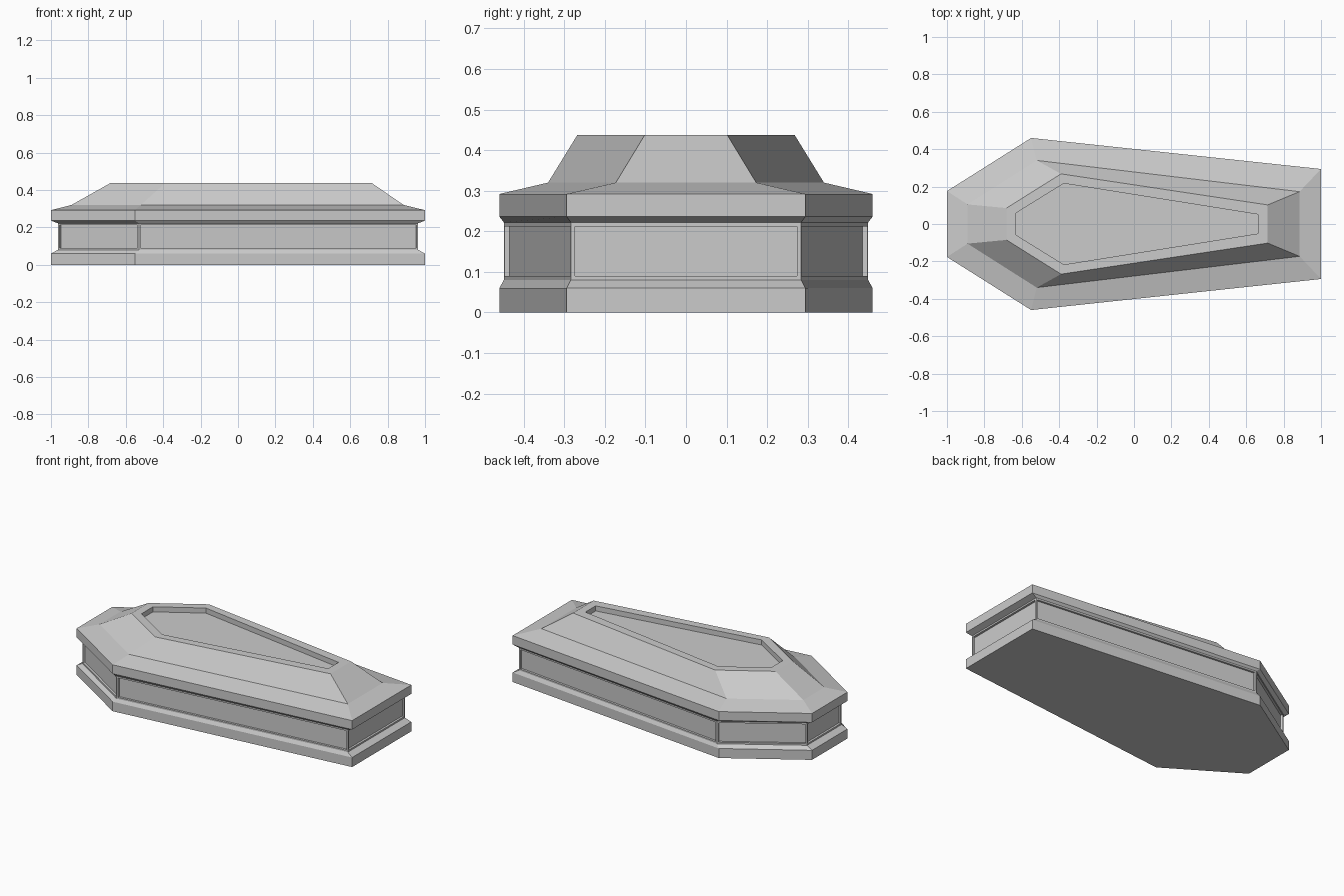
import bpy, bmesh

if "Cube" in bpy.data.objects:
    bpy.data.objects.remove(bpy.data.objects["Cube"])


def ring(head, shoulder, foot, z):
    """Six-sided outline, counter-clockwise: each argument is (x, half width)."""
    (hx, hy), (sx, sy), (fx, fy) = head, shoulder, foot
    pts = [(hx, -hy), (sx, -sy), (fx, -fy), (fx, fy), (sx, sy), (hx, hy)]
    return [(x, y, z) for x, y in pts]


def loft(name, rings, cap_bottom=False, cap_top=False, panel_band=None):
    bm = bmesh.new()
    loops = [[bm.verts.new(p) for p in r] for r in rings]
    panels = []
    for k, (a, b) in enumerate(zip(loops, loops[1:])):
        for i in range(6):
            j = (i + 1) % 6
            f = bm.faces.new((a[i], a[j], b[j], b[i]))
            if k == panel_band:
                panels.append(f)
    if cap_bottom:
        bm.faces.new(loops[0][::-1])
    if cap_top:
        bm.faces.new(loops[-1])
    bm.normal_update()
    # sunken panels: frame first, then a straight step inward
    if panels:
        bmesh.ops.inset_individual(bm, faces=panels, thickness=0.014, depth=0)
        bm.normal_update()
        bmesh.ops.inset_individual(bm, faces=panels, thickness=0.0005, depth=-0.013)
    mesh = bpy.data.meshes.new(name)
    bm.to_mesh(mesh)
    bm.free()
    obj = bpy.data.objects.new(name, mesh)
    bpy.context.collection.objects.link(obj)
    return obj


OUTER = ((-1, 0.176), (-0.55, 0.46), (1, 0.294))
WALL = ((-0.963, 0.172), (-0.53, 0.449), (0.963, 0.284))
SHELF = ((-0.89, 0.105), (-0.52, 0.34), (0.885, 0.173))
CROWN = ((-0.682, 0.085), (-0.39, 0.268), (0.715, 0.102))
RECESS = ((-0.632, 0.058), (-0.375, 0.217), (0.664, 0.051))

# Plinth and panelled side walls
loft("coffin_body",
     [ring(*OUTER, 0), ring(*OUTER, 0.06), ring(*WALL, 0.08), ring(*WALL, 0.222)],
     cap_bottom=True, panel_band=2)

# Overhanging lid with sloped crown and sunken top
loft("coffin_lid",
     [ring(*WALL, 0.222), ring(*OUTER, 0.236), ring(*OUTER, 0.292),
      ring(*SHELF, 0.32), ring(*CROWN, 0.437), ring(*RECESS, 0.437),
      ring(*RECESS, 0.405)],
     cap_top=True)
